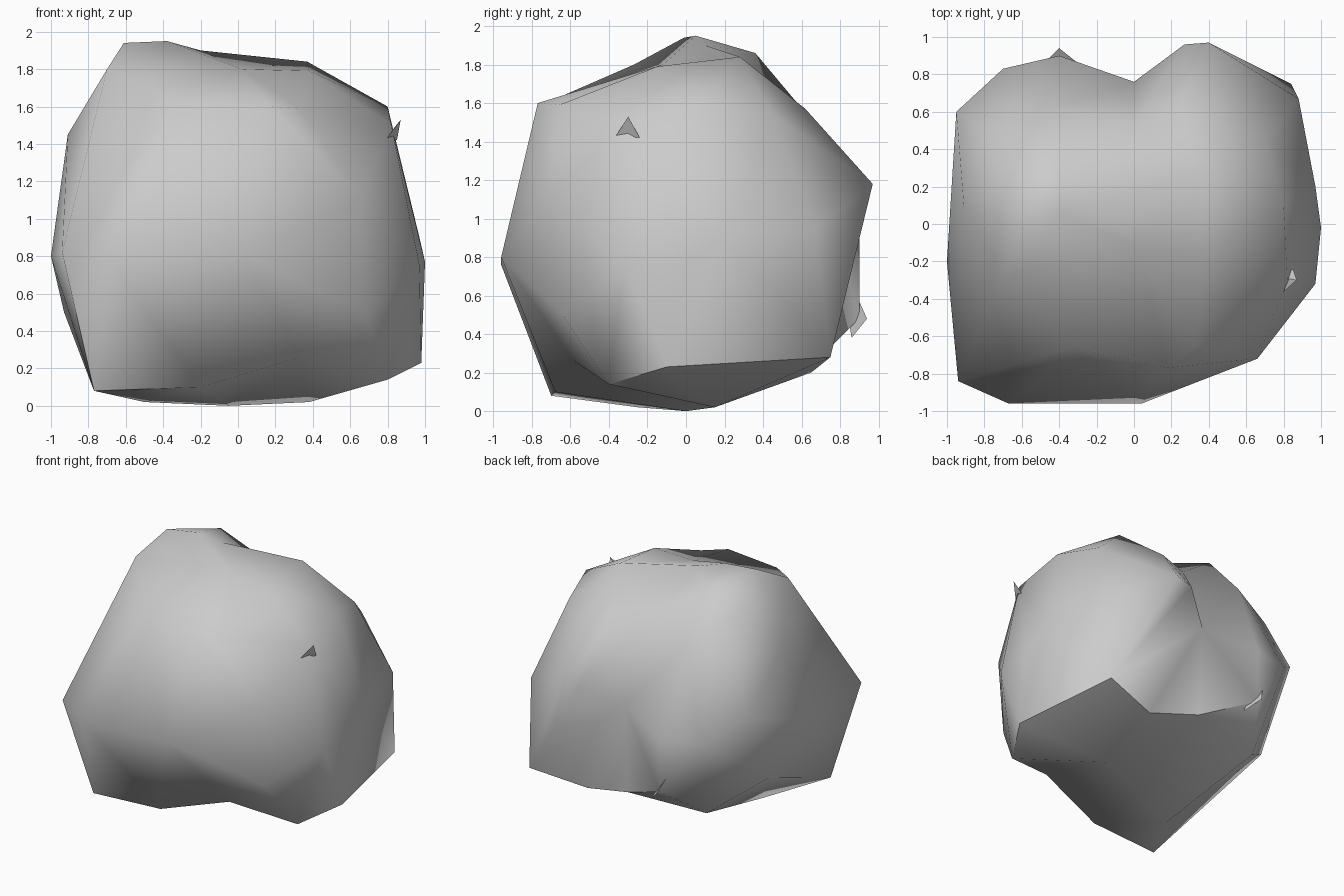
import bpy, bmesh, math
from mathutils import Vector

if "Cube" in bpy.data.objects:
    bpy.data.objects.remove(bpy.data.objects["Cube"])

CENTRE = Vector((0, 0, 0.95))

# boulder corners, crown to underside
corners = [
    # crown
    (-.61, -.01, 1.94), (-.38, .05, 1.95), (-.2, .1, 1.9), (.37, .28, 1.84), (-.4, .36, 1.86),
    (-.7, .3, 1.78), (.02, -.12, 1.8), (.38, -.15, 1.79), (-.7, -.27, 1.8),
    # shoulders
    (.8, .1, 1.6), (.7, .45, 1.54), (.25, .62, 1.57), (.0, .54, 1.56), (-.45, .62, 1.55),
    (-.91, .1, 1.45), (-.8, .5, 1.45), (-.33, -.66, 1.63), (.17, -.77, 1.6), (.33, -.66, 1.59),
    (.82, -.3, 1.5),
    # waist
    (.66, -.72, 1.12), (.04, -.96, .8), (-.67, -.96, .76), (-.94, -.84, .82), (.97, -.32, .75),
    (1, -.02, .77), (.97, .2, .9), (.88, .67, .95), (.4, .97, 1.18), (.27, .96, 1.15),
    (0, .76, 1.0), (-.4, .9, .9), (-.7, .83, .9), (-.95, .6, 1.1), (-1, -.2, .8),
    # foot and underside
    (-.93, .3, .5), (.84, .75, .28), (.98, -.1, .23), (.8, -.4, .14), (.33, -.58, .26),
    (-.77, -.7, .08), (-.2, -.68, .1), (-.5, -.25, .02), (-.05, 0, 0), (.38, .15, .02),
    (.4, .65, .2), (-.6, .6, .25), (.68, -.64, .5), (0, .72, .3), (-.4, .9, .48)]


def make_object(name, bm, angle):
    bmesh.ops.recalc_face_normals(bm, faces=bm.faces)
    mesh = bpy.data.meshes.new(name)
    bm.to_mesh(mesh)
    bm.free()
    ob = bpy.data.objects.new(name, mesh)
    bpy.context.collection.objects.link(ob)
    bpy.ops.object.select_all(action='DESELECT')
    ob.select_set(True)
    bpy.context.view_layer.objects.active = ob
    bpy.ops.object.shade_smooth_by_angle(angle=math.radians(angle))
    return ob


# boulder: wrap the corner directions on a sphere, then push each out to its corner
bm = bmesh.new()
target = {}
for c in corners:
    v = bm.verts.new((Vector(c) - CENTRE).normalized())
    target[v] = Vector(c)
bmesh.ops.convex_hull(bm, input=list(bm.verts))
for v in bm.verts:
    v.co = target[v]
make_object("boulder", bm, 50)


# thin chips standing off the surface
def chip(name, points):
    bm = bmesh.new()
    mid = sum((Vector(p) for p in points), Vector()) / 3
    for p in points:
        bm.verts.new(p)
    bm.verts.new(mid + (CENTRE - mid).normalized() * 0.06)
    bmesh.ops.convex_hull(bm, input=list(bm.verts))
    make_object(name, bm, 20)


chip("right_chip", [(.87, -.3, 1.53), (.79, -.37, 1.42), (.85, -.24, 1.42)])
chip("back_chip", [(-.4, .94, .48), (-.3, .86, .38), (-.48, .86, .66)])
